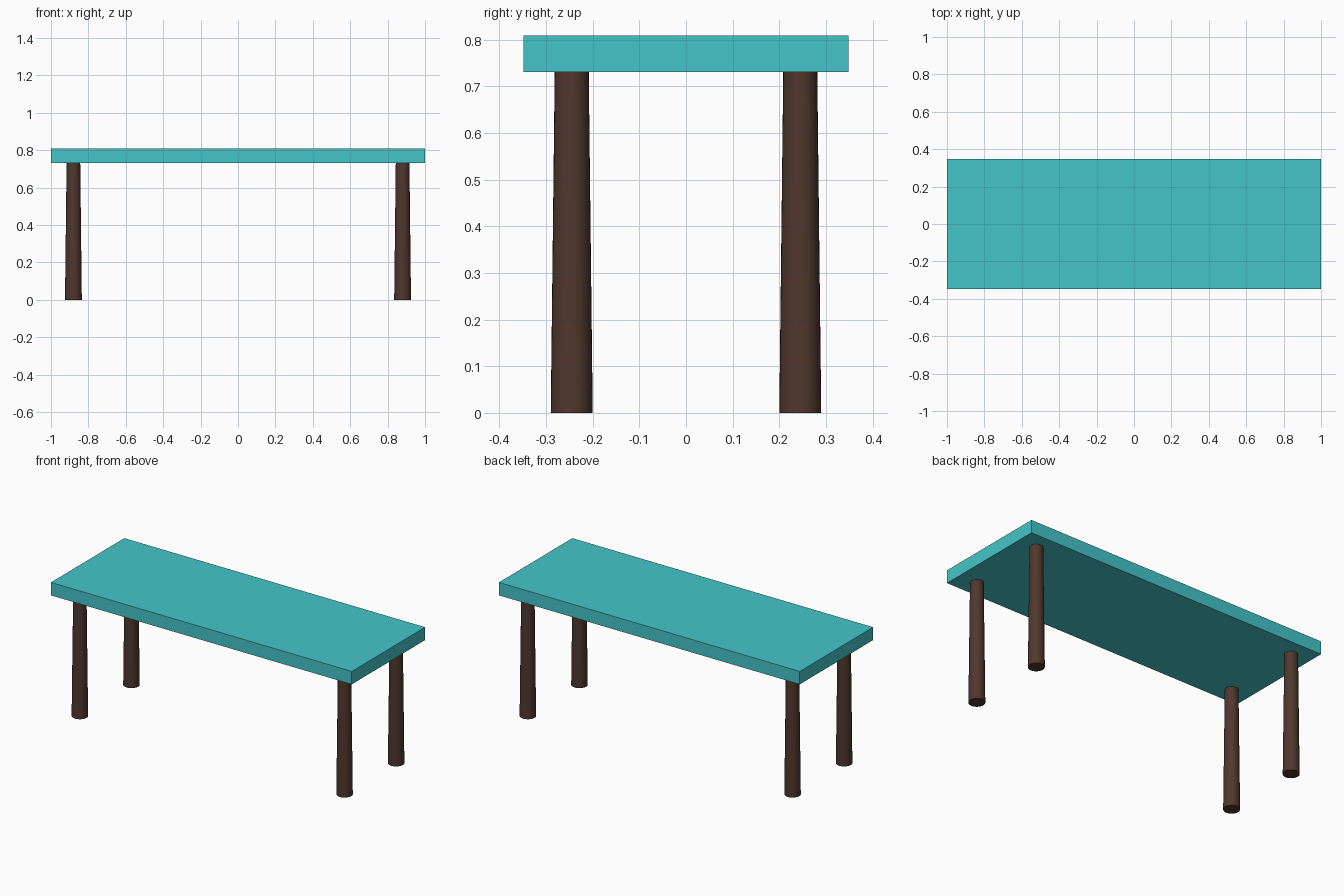
import bpy

if "Cube" in bpy.data.objects:
    bpy.data.objects.remove(bpy.data.objects["Cube"])

TOP_Z, UNDER_Z = 0.809, 0.731
HALF_X, HALF_Y = 1.0, 0.348
LEG_X, LEG_Y = 0.88, 0.245


def material(name, color):
    mat = bpy.data.materials.new(name)
    mat.diffuse_color = (*color, 1.0)
    mat.use_nodes = True
    mat.node_tree.nodes["Principled BSDF"].inputs["Base Color"].default_value = mat.diffuse_color
    return mat


teal = material("teal", (0.06, 0.56, 0.58))
brown = material("dark_wood", (0.08, 0.038, 0.027))

# Flat slab top
bpy.ops.mesh.primitive_cube_add(size=1, location=(0, 0, (TOP_Z + UNDER_Z) / 2))
top = bpy.context.object
top.name = "table_top"
top.scale = (2 * HALF_X, 2 * HALF_Y, TOP_Z - UNDER_Z)
bpy.ops.object.transform_apply(location=False, rotation=False, scale=True)
top.data.materials.append(teal)

# Four round legs, slightly wider at the foot
for side, sx in (("left", -1), ("right", 1)):
    for end, sy in (("front", -1), ("back", 1)):
        bpy.ops.mesh.primitive_cone_add(
            vertices=32, radius1=0.045, radius2=0.0365, depth=UNDER_Z,
            location=(sx * LEG_X, sy * LEG_Y, UNDER_Z / 2))
        leg = bpy.context.object
        leg.name = f"{end}_{side}_leg"
        leg.data.materials.append(brown)
        bpy.ops.object.shade_smooth_by_angle()
